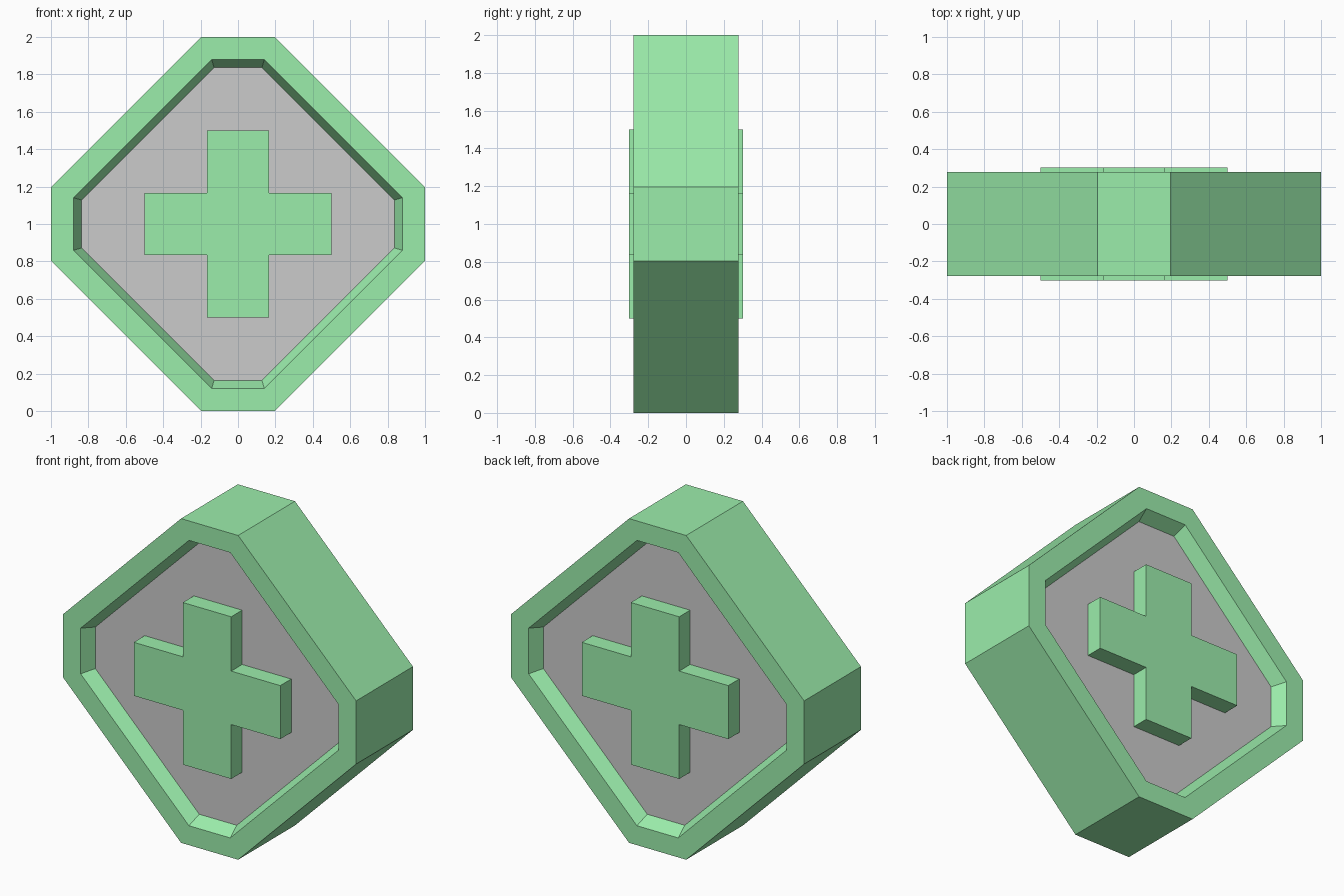
import bpy

if "Cube" in bpy.data.objects:
    bpy.data.objects.remove(bpy.data.objects["Cube"])

green = bpy.data.materials.new("green")
green.diffuse_color = (0.33, 0.85, 0.41, 1)
green.use_nodes = True
green.node_tree.nodes["Principled BSDF"].inputs["Base Color"].default_value = green.diffuse_color


def octagon(r, c, y):
    # eight-sided outline, flats at distance r, each flat 2c long
    pts = [(c, -r), (r, -c), (r, c), (c, r), (-c, r), (-r, c), (-r, -c), (-c, -r)]
    return [(x, y, z + 1) for x, z in pts]


def cross(y, a=0.165, b=0.5):
    pts = [(a, -b), (a, -a), (b, -a), (b, a), (a, a), (a, b),
           (-a, b), (-a, a), (-b, a), (-b, -a), (-a, -a), (-a, -b)]
    return [(x, y, z + 1) for x, z in pts]


def loft(name, rings, front=False, back=False, mat=None):
    # skin matching outlines from front to back, with optional end caps
    n = len(rings[0])
    verts = [p for ring in rings for p in ring]
    faces = []
    for k in range(len(rings) - 1):
        for i in range(n):
            j = (i + 1) % n
            faces.append((k * n + i, (k + 1) * n + i, (k + 1) * n + j, k * n + j))
    if front:
        faces.append(tuple(range(n)))
    if back:
        faces.append(tuple(reversed(range(len(verts) - n, len(verts)))))
    me = bpy.data.meshes.new(name)
    me.from_pydata(verts, [], faces)
    ob = bpy.data.objects.new(name, me)
    bpy.context.collection.objects.link(ob)
    if mat:
        me.materials.append(mat)


half, floor, proud = 0.277, 0.195, 0.302
FLOOR, RIM, OUTER = (0.837, 0.128), (0.88, 0.141), (1.0, 0.195)

# Green frame with a bevelled recess on both sides
loft("frame", [octagon(*FLOOR, -floor), octagon(*RIM, -half), octagon(*OUTER, -half),
               octagon(*OUTER, half), octagon(*RIM, half), octagon(*FLOOR, floor)], mat=green)

# Grey recessed panels
loft("front_panel", [octagon(*FLOOR, -floor)], front=True)
loft("back_panel", [octagon(*FLOOR, floor)], back=True)

# Raised crosses
loft("front_cross", [cross(-proud), cross(-floor)], front=True, mat=green)
loft("back_cross", [cross(floor), cross(proud)], back=True, mat=green)
